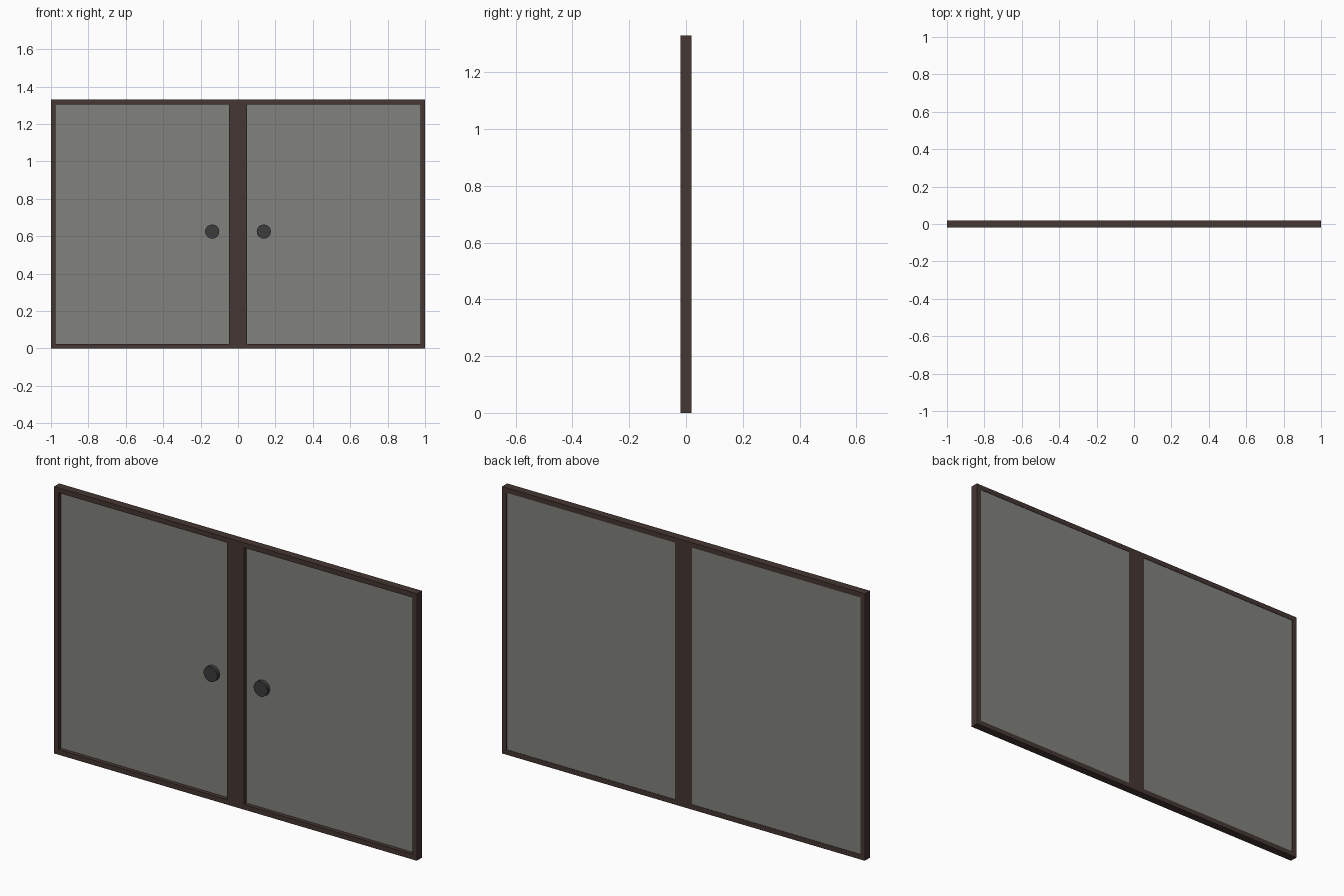
import bpy
from math import pi

if "Cube" in bpy.data.objects:
    bpy.data.objects.remove(bpy.data.objects["Cube"])

W, H, D = 1.0, 1.33, 0.02      # half width, height, half depth
B, S = 0.025, 0.047            # border width, half width of the middle post
G = 0.0                        # front plane of the glass


def material(name, color):
    m = bpy.data.materials.new(name)
    m.diffuse_color = color
    m.use_nodes = True
    m.node_tree.nodes["Principled BSDF"].inputs["Base Color"].default_value = m.diffuse_color
    return m


wood = material("dark_wood", (0.06, 0.038, 0.032, 1))
glass = material("grey_glass", (0.22, 0.22, 0.205, 0.75))
metal = material("dark_metal", (0.045, 0.045, 0.047, 1))


def box(name, lo, hi, mat):
    bpy.ops.mesh.primitive_cube_add(size=1, location=[(a + b) / 2 for a, b in zip(lo, hi)])
    o = bpy.context.object
    o.name = name
    o.scale = [b - a for a, b in zip(lo, hi)]
    bpy.ops.object.transform_apply(location=False, rotation=False, scale=True)
    o.data.materials.append(mat)
    return o


# Frame rails and middle post
box("bottom_rail", (-W, -D, 0), (W, D, B), wood)
box("top_rail", (-W, -D, H - B), (W, D, H), wood)
box("middle_post", (-S, -D, B), (S, D, H - B), wood)

for side, sx in (("left", -1), ("right", 1)):
    # Outer stile
    x0, x1 = sorted((sx * (W - B), sx * W))
    box(side + "_stile", (x0, -D, B), (x1, D, H - B), wood)
    # Glass pane, recessed at the front
    x0, x1 = sorted((sx * S, sx * (W - B)))
    box(side + "_glass", (x0, G, B), (x1, D - 0.002, H - B), glass)
    # Round knob
    bpy.ops.mesh.primitive_cylinder_add(vertices=16, radius=0.038, depth=D + G,
                                        location=(sx * 0.138, (G - D) / 2, 0.625),
                                        rotation=(pi / 2, 0, 0))
    knob = bpy.context.object
    knob.name = side + "_knob"
    knob.data.materials.append(metal)
